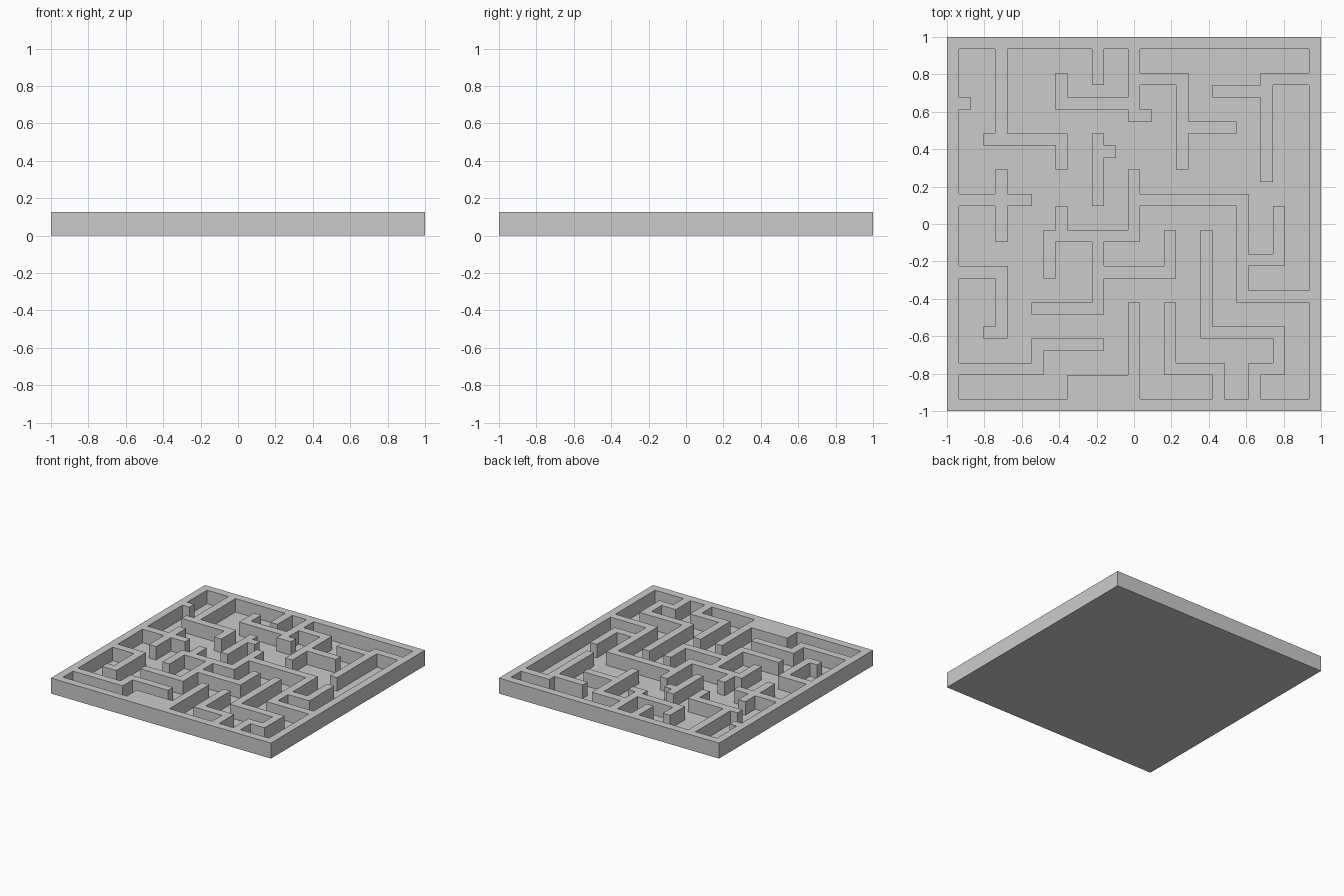
import bpy, bmesh

if "Cube" in bpy.data.objects:
    bpy.data.objects.remove(bpy.data.objects["Cube"])

N = 31                  # the maze is laid out on a 31 x 31 cell grid
CELL = 2 / N
FLOOR, TOP = 0.016, 0.127

wall = set()


def row(y, x0, x1):
    """Wall one cell thick running along x."""
    wall.update((x, y) for x in range(x0, x1 + 1))


def col(x, y0, y1):
    """Wall one cell thick running along y."""
    wall.update((x, y) for y in range(y0, y1 + 1))


# outer frame
for e in (0, N - 1):
    row(e, 0, N - 1)
    col(e, 0, N - 1)

# upper left walls
col(4, 22, 30); row(22, 3, 9); col(9, 20, 22)
col(12, 27, 30); row(25, 0, 1)
col(15, 24, 30); row(25, 9, 15); col(9, 25, 27); row(24, 15, 16)

# upper right walls
row(27, 15, 19); col(19, 20, 27); row(23, 19, 23)
row(27, 26, 30); row(26, 22, 26); col(26, 19, 27)

# free-standing wall
col(12, 17, 22); row(21, 12, 13)

# left walls
row(17, 0, 6); col(4, 14, 19)
row(11, 0, 4); col(4, 6, 11); row(6, 3, 4)
row(3, 0, 7); col(7, 3, 5); row(5, 7, 12)

# central walls
col(15, 14, 19); row(17, 15, 24); col(24, 9, 17); row(9, 24, 30)
row(12, 24, 27); col(27, 12, 16)
row(14, 8, 15); col(8, 11, 14); col(9, 14, 16)
col(12, 8, 14); row(8, 7, 12); row(11, 12, 18); col(18, 11, 14)

# lower walls and the solid block at the front
col(15, 0, 8)
for y in (1, 2):
    row(y, 10, 15)
col(18, 3, 8); row(3, 18, 22); col(22, 0, 3)
col(25, 0, 3); row(3, 25, 27); col(27, 3, 6); row(6, 21, 27); col(21, 6, 14)

# turn the cells into one closed tray mesh
bm = bmesh.new()


def quad(*points):
    bm.faces.new([bm.verts.new((x * CELL - 1, y * CELL - 1, z)) for x, y, z in points])


for x in range(N):
    for y in range(N):
        z = TOP if (x, y) in wall else FLOOR
        quad((x, y, z), (x + 1, y, z), (x + 1, y + 1, z), (x, y + 1, z))
        quad((x, y, 0), (x, y + 1, 0), (x + 1, y + 1, 0), (x + 1, y, 0))
        if z == FLOOR:
            continue
        # upright sides wherever the wall meets the floor or the outside
        corners = [(x, y), (x + 1, y), (x + 1, y + 1), (x, y + 1)]
        for i, (dx, dy) in enumerate([(0, -1), (1, 0), (0, 1), (-1, 0)]):
            n = (x + dx, y + dy)
            if n in wall:
                continue
            low = FLOOR if 0 <= n[0] < N and 0 <= n[1] < N else 0
            a, b = corners[i], corners[(i + 1) % 4]
            quad((*a, low), (*b, low), (*b, TOP), (*a, TOP))

bmesh.ops.remove_doubles(bm, verts=bm.verts[:], dist=1e-4)
mesh = bpy.data.meshes.new("maze_tray")
bm.to_mesh(mesh)
bm.free()
bpy.context.collection.objects.link(bpy.data.objects.new("maze_tray", mesh))
